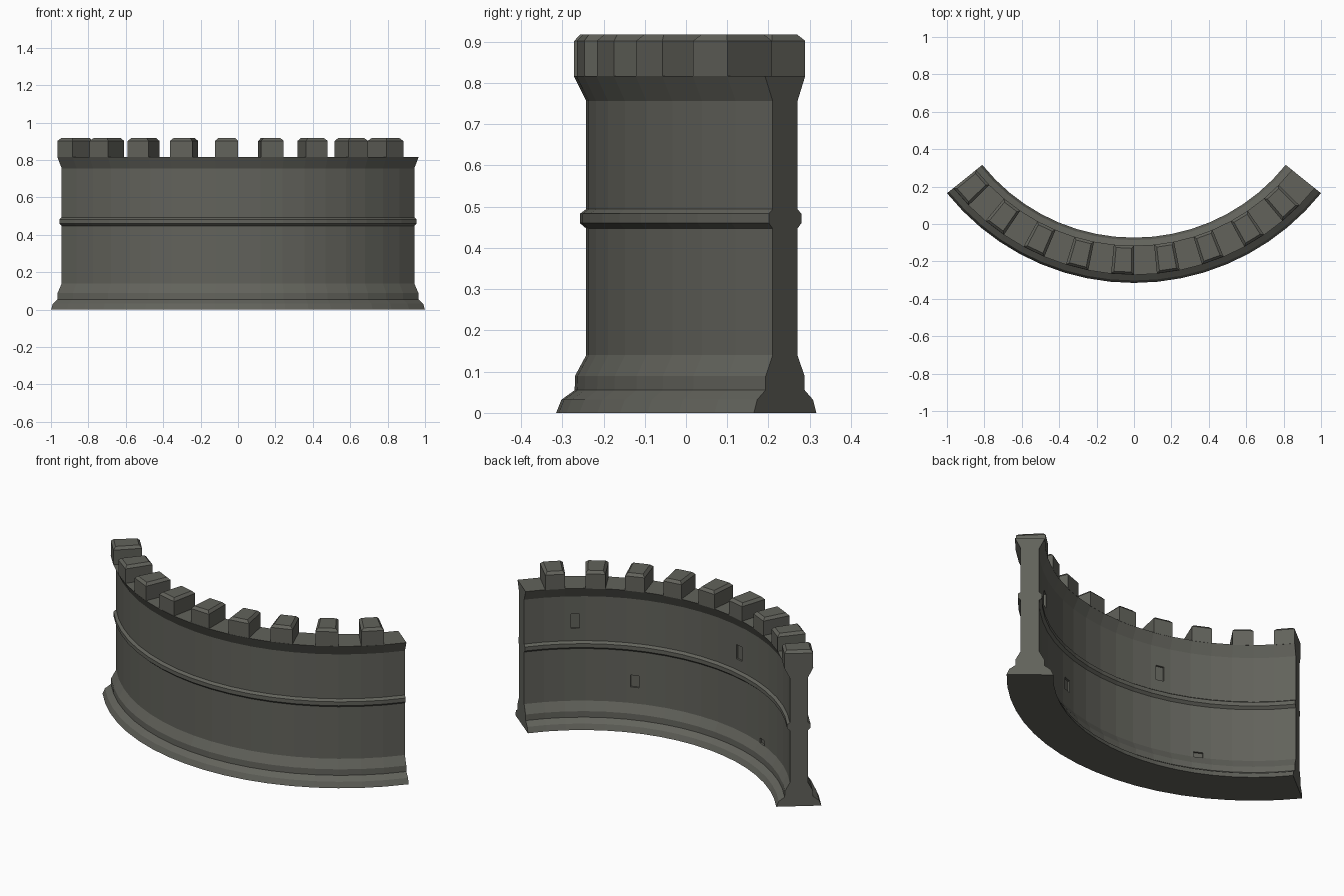
import bpy, bmesh, math
from mathutils import Matrix

if "Cube" in bpy.data.objects:
    bpy.data.objects.remove(bpy.data.objects["Cube"])

CY = 0.967                    # centre of the wall's arc
RM = 1.161                    # middle radius of the wall
HALF = math.radians(51.25)    # half opening angle
SEG = 18                      # nine merlons and nine gaps
STEP = 2 * HALF / SEG

stone = bpy.data.materials.new("dark grey stone")
stone.diffuse_color = (0.122, 0.123, 0.105, 1)
stone.use_nodes = True
stone.node_tree.nodes["Principled BSDF"].inputs["Base Color"].default_value = stone.diffuse_color


def polar(r, a, z):
    return (r * math.sin(a), CY - r * math.cos(a), z)


def make(name, bm):
    bmesh.ops.recalc_face_normals(bm, faces=bm.faces)
    me = bpy.data.meshes.new(name)
    bm.to_mesh(me)
    bm.free()
    me.materials.append(stone)
    ob = bpy.data.objects.new(name, me)
    bpy.context.collection.objects.link(ob)
    return ob


# wall: symmetric (half thickness, height) profile swept along the arc
side = [(0.121, 0), (0.108, 0.032), (0.076, 0.055), (0.075, 0.09),
        (0.048, 0.14), (0.048, 0.447), (0.063, 0.46), (0.063, 0.483),
        (0.048, 0.494), (0.048, 0.756), (0.078, 0.817)]
profile = [(RM + h, z) for h, z in side] + [(RM - h, z) for h, z in reversed(side)]
bm = bmesh.new()
rings = [[bm.verts.new(polar(r, -HALF + i * STEP, z)) for r, z in profile]
         for i in range(SEG + 1)]
n = len(profile)
for a, b in zip(rings, rings[1:]):
    for j in range(n):
        k = (j + 1) % n
        bm.faces.new((a[j], a[k], b[k], b[j]))
bm.faces.new(rings[0])
bm.faces.new(rings[-1])
wall = make("curved_wall", bm)

# small recesses in the inner face: angle, height, width, tallness
bm = bmesh.new()
for deg, z, w, h in [(37, 0.61, 0.046, 0.085), (-14, 0.60, 0.046, 0.085),
                     (20.4, 0.27, 0.046, 0.07), (-25, 0.155, 0.05, 0.03)]:
    a = math.radians(deg)
    m = (Matrix.Translation(polar(1.10, a, z)) @ Matrix.Rotation(a, 4, 'Z')
         @ Matrix.Diagonal((w, 0.045, h, 1)))
    bmesh.ops.create_cube(bm, size=1, matrix=m)
cutter = make("recess_cutter", bm)
cutter.hide_render = True
cutter.hide_viewport = True
cut = wall.modifiers.new("recesses", 'BOOLEAN')
cut.operation = 'DIFFERENCE'
cut.solver = 'EXACT'
cut.object = cutter

# merlons: one per second segment, chamfered towards the top
for i in range(0, SEG, 2):
    a0 = -HALF + i * STEP
    a1 = a0 + STEP
    bm = bmesh.new()
    loops = []
    for z, c in [(0.815, 0), (0.902, 0), (0.917, 0.014)]:
        d = c / RM
        ri, ro = RM - 0.078 + c, RM + 0.077 - c
        loops.append([bm.verts.new(polar(r, a, z)) for r, a in
                      [(ri, a0 + d), (ro, a0 + d), (ro, a1 - d), (ri, a1 - d)]])
    for lo, hi in zip(loops, loops[1:]):
        for j in range(4):
            k = (j + 1) % 4
            bm.faces.new((lo[j], lo[k], hi[k], hi[j]))
    bm.faces.new(loops[0])
    bm.faces.new(loops[-1])
    make("merlon_%d" % (i // 2 + 1), bm)
